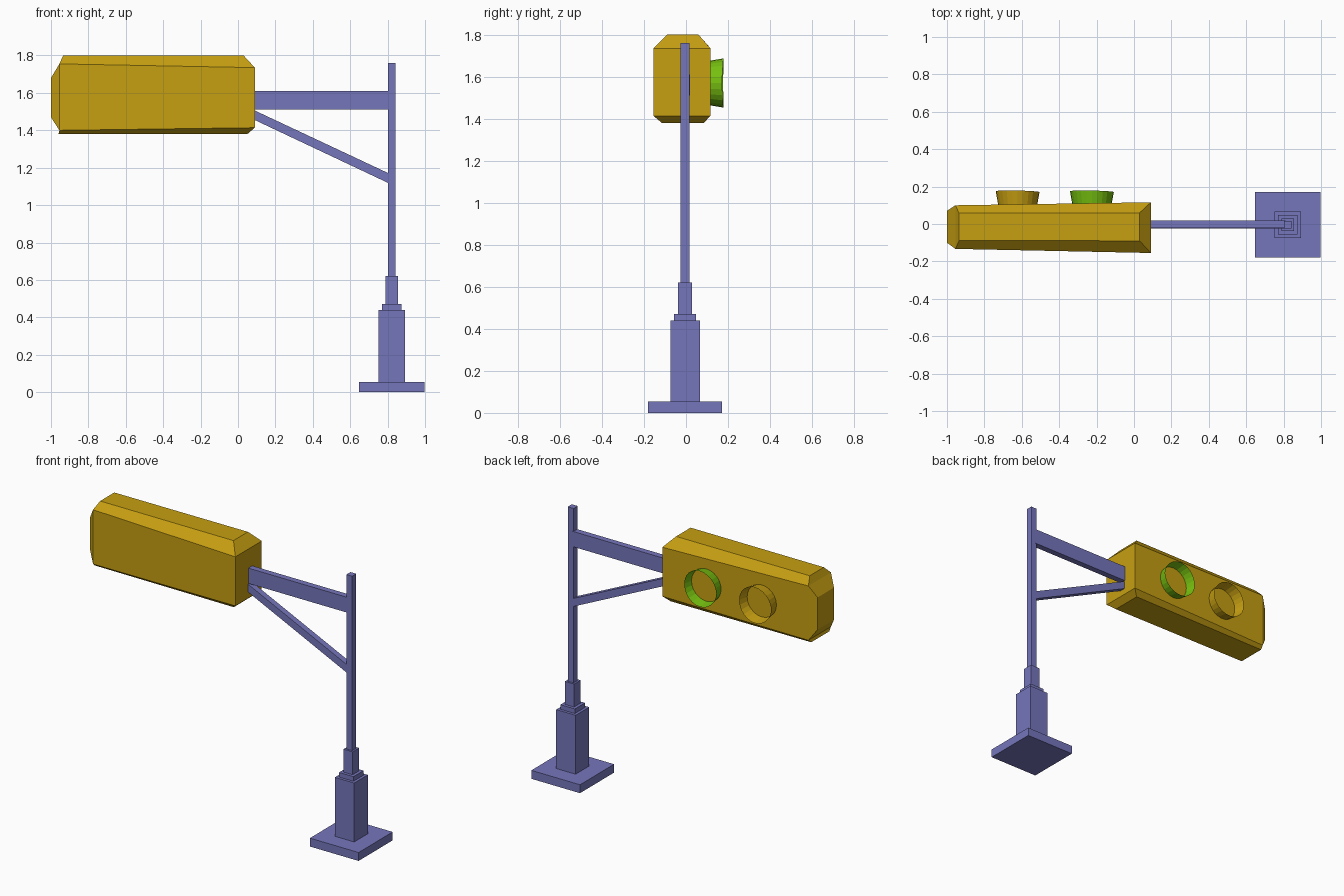
import bpy, bmesh
from math import sin, cos, pi
from mathutils import Vector

if "Cube" in bpy.data.objects:
    bpy.data.objects.remove(bpy.data.objects["Cube"])


def material(name, rgb):
    m = bpy.data.materials.new(name)
    m.diffuse_color = (*rgb, 1)
    m.use_nodes = True
    m.node_tree.nodes["Principled BSDF"].inputs["Base Color"].default_value = m.diffuse_color
    return m


STEEL = material("painted_steel", (0.18, 0.18, 0.50))
AMBER = material("amber_paint", (0.57, 0.35, 0.006))
GREEN = material("green_paint", (0.18, 0.52, 0.005))


def finish(name, bm, mat, closed=True):
    if closed:
        bmesh.ops.recalc_face_normals(bm, faces=bm.faces)
    me = bpy.data.meshes.new(name)
    bm.to_mesh(me)
    bm.free()
    me.materials.append(mat)
    ob = bpy.data.objects.new(name, me)
    bpy.context.collection.objects.link(ob)
    return ob


def loft(rings, caps=True):
    """Skin a list of equally sized point rings, capping both ends."""
    bm = bmesh.new()
    loops = [[bm.verts.new(p) for p in r] for r in rings]
    n = len(loops[0])
    for a, b in zip(loops, loops[1:]):
        for i in range(n):
            j = (i + 1) % n
            bm.faces.new((a[i], a[j], b[j], b[i]))
    if caps:
        bm.faces.new(loops[0][::-1])
        bm.faces.new(loops[-1])
    return bm


# Stepped square post: (half width, z) profile
PX, PY = 0.822, -0.004
profile = [(0.176, 0), (0.176, 0.055), (0.07, 0.055), (0.07, 0.44),
           (0.052, 0.44), (0.052, 0.47), (0.033, 0.47), (0.033, 0.62),
           (0.021, 0.62), (0.021, 1.76)]
square = [(-1, -1), (1, -1), (1, 1), (-1, 1)]
finish("stepped_post", loft([[(PX + sx * h, PY + sy * h, z) for sx, sy in square]
                             for h, z in profile]), STEEL)


# Arm and diagonal brace: side outlines in x-z extruded across y
def bar(name, outline, y0, y1):
    finish(name, loft([[(x, y, z) for x, z in outline] for y in (y0, y1)]), STEEL)


bar("upper_arm", [(0.085, 1.51), (0.81, 1.51), (0.81, 1.61), (0.085, 1.61)], -0.021, 0.019)
bar("diagonal_brace", [(0.085, 1.457), (0.81, 1.115), (0.81, 1.168), (0.085, 1.508)],
    -0.024, 0.016)


# Faceted housing: four stacked quads, given as (x, y0, y1, z) for left and right ends
def quad(left, right):
    (xl, l0, l1, zl), (xr, r0, r1, zr) = left, right
    return [(xl, l0, zl), (xr, r0, zr), (xr, r1, zr), (xl, l1, zl)]


bm = loft([
    quad((-0.96, -0.108, 0.078, 1.38), (0.05, -0.115, 0.085, 1.38)),
    quad((-0.955, -0.133, 0.10, 1.40), (0.09, -0.155, 0.116, 1.414)),
    quad((-0.955, -0.133, 0.10, 1.755), (0.09, -0.155, 0.116, 1.735)),
    quad((-0.935, -0.088, 0.058, 1.80), (0.03, -0.09, 0.06, 1.80)),
])
# Raised far end cap
end = min((f for f in bm.faces if abs(f.normal.x) > 0.9 or f.normal.length == 0
           or all(v.co.x < -0.95 and 1.39 < v.co.z < 1.76 for v in f.verts)),
          key=lambda f: max(v.co.x for v in f.verts)
          + (0 if all(1.39 < v.co.z < 1.76 for v in f.verts) else 9))
bmesh.ops.recalc_face_normals(bm, faces=bm.faces)
bmesh.ops.inset_individual(bm, faces=[end], thickness=0.03, depth=0)
for v in end.verts:
    v.co = Vector((-1, 0.07 if v.co.y > -0.02 else -0.10, 1.68 if v.co.z > 1.57 else 1.47))
finish("signal_housing", bm, AMBER)


# Open flared visor rings on the back face
def visor(name, x, mat):
    n = 24
    rings = []
    for r, y, rise in ((0.104, 0.10, 0), (0.117, 0.173, 0.006)):
        rings.append([(x + r * cos(2 * pi * i / n),
                       y + rise * abs(sin(2 * pi * i / n)) - rise * 0.4 * cos(2 * pi * i / n),
                       1.57 + r * sin(2 * pi * i / n)) for i in range(n)])
    bm = loft(rings, caps=False)
    bmesh.ops.recalc_face_normals(bm, faces=bm.faces)
    f = next(iter(bm.faces))
    f.normal_update()
    out = f.calc_center_median() - Vector((x, 0.14, 1.57))
    if f.normal.dot(out) < 0:
        bmesh.ops.reverse_faces(bm, faces=bm.faces)
    finish(name, bm, mat, closed=False)


visor("near_visor", -0.225, GREEN)
visor("far_visor", -0.622, AMBER)
